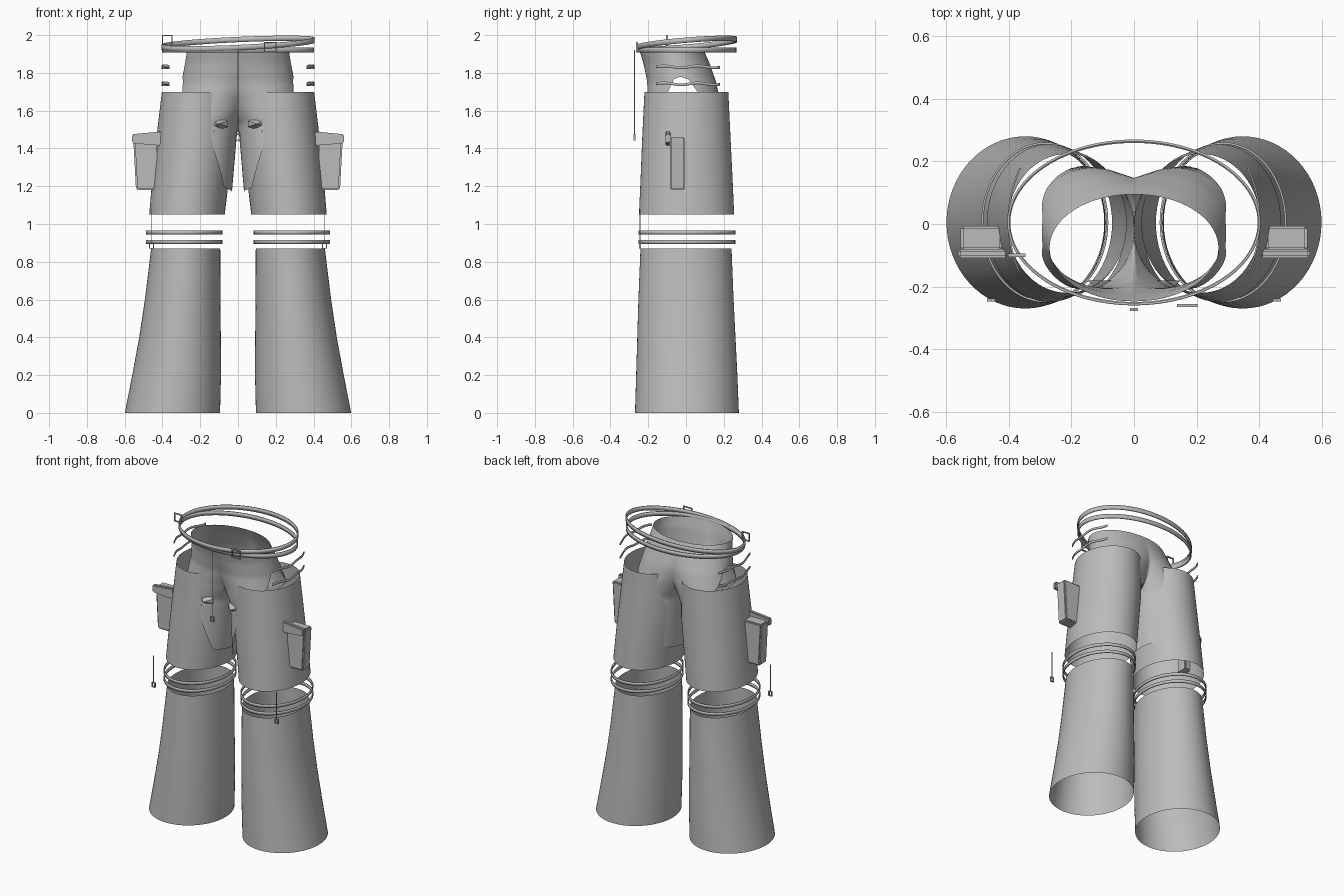
import bpy, bmesh, math
from mathutils import Matrix, Vector

cube = bpy.data.objects.get("Cube")
if cube:
    bpy.data.objects.remove(cube)

grey = bpy.data.materials.new("cloth_grey")
grey.use_nodes = True
grey.diffuse_color = (0.5, 0.5, 0.5, 1)
grey.node_tree.nodes["Principled BSDF"].inputs["Base Color"].default_value = (0.5, 0.5, 0.5, 1)


def finish(name, bm, smooth=True, mirror=False, thickness=0):
    bmesh.ops.recalc_face_normals(bm, faces=bm.faces)
    mesh = bpy.data.meshes.new(name)
    bm.to_mesh(mesh)
    bm.free()
    mesh.materials.append(grey)
    obj = bpy.data.objects.new(name, mesh)
    bpy.context.collection.objects.link(obj)
    if thickness:
        solid = obj.modifiers.new("thickness", 'SOLIDIFY')
        solid.thickness = thickness
    if mirror:
        mod = obj.modifiers.new("mirror", 'MIRROR')
        mod.merge_threshold = 0.002
    if smooth:
        bpy.ops.object.select_all(action='DESELECT')
        obj.select_set(True)
        bpy.context.view_layer.objects.active = obj
        bpy.ops.object.shade_smooth_by_angle(angle=math.radians(40))
    return obj


def sample(table, t):
    """Linear lookup in rows sorted by rising first value."""
    if t <= table[0][0]:
        return table[0][1:]
    for a, b in zip(table, table[1:]):
        if t <= b[0]:
            f = (t - a[0]) / (b[0] - a[0])
            return [p + (q - p) * f for p, q in zip(a[1:], b[1:])]
    return table[-1][1:]


def skin(bm, rows, closed):
    grid = [[bm.verts.new(p) for p in row] for row in rows]
    n = len(grid[0])
    for low, high in zip(grid, grid[1:]):
        for i in range(n if closed else n - 1):
            j = (i + 1) % n
            bm.faces.new((low[i], low[j], high[j], high[i]))


def tube(name, rows, mirror=True, thickness=0, tilt=(0, 0), n=64):
    """Open tube through ellipses given as z, centre x, centre y, radius x, radius y."""
    bm = bmesh.new()
    loops = []
    for z, cx, cy, rx, ry in rows:
        loop = []
        for i in range(n):
            a = math.tau * i / n
            x, y = cx + rx * math.cos(a), cy + ry * math.sin(a)
            loop.append((x, y, z + tilt[0] * x + tilt[1] * y))
        loops.append(loop)
    skin(bm, loops, True)
    return finish(name, bm, True, mirror, thickness)


def add_box(bm, x, y, z):
    """Box between the given ranges; returns its vertices."""
    verts = bmesh.ops.create_cube(bm, size=1)["verts"]
    for v in verts:
        v.co = Vector([r[0] + (c + 0.5) * (r[1] - r[0]) for r, c in zip((x, y, z), v.co)])
    return verts


def frame(name, x, y, z, w, h, cord_top=None, mirror=False):
    """Thin rectangular frame, with an optional cord above it."""
    bm = bmesh.new()
    t, d = 0.005, (y - 0.005, y + 0.005)
    for s in (-1, 1):
        ex, ez = x + s * (w - t) / 2, z + s * (h - t) / 2
        add_box(bm, (ex - t / 2, ex + t / 2), d, (z - h / 2, z + h / 2))
        add_box(bm, (x - w / 2, x + w / 2), d, (ez - t / 2, ez + t / 2))
    if cord_top:
        add_box(bm, (x - 0.002, x + 0.002), (y - 0.002, y + 0.002), (z + h / 2, cord_top))
    return finish(name, bm, False, mirror)


# Trouser legs, open at both ends
tube("lower_leg", [(0, .347, .005, .252, .275), (.2, .325, .004, .235, .268),
                   (.4, .307, .002, .216, .26), (.6, .293, 0, .2, .252),
                   (.87, .277, 0, .183, .241)])
tube("thigh", [(1.05, .27, .003, .2, .252), (1.25, .25, .003, .203, .243),
               (1.45, .228, .002, .205, .234), (1.7, .213, .002, .19, .222)])

# Hip shell: each half is an arc above the crotch and a full loop below it
# z, centre x, radius x, front y, back y
HIP = [(1.17, .19, .158, -.227, .18), (1.45, .17, .162, -.213, .185),
       (1.53, .17, .17, -.21, .185), (1.65, .13, .195, -.205, .18),
       (1.75, .08, .22, -.205, .16), (1.85, .03, .25, -.225, .125),
       (1.93, 0, .268, -.25, .09)]
# distance around from the outer side, hem height
HEM = [(0, 1.78), (.12, 1.765), (.23, 1.68), (.5, 1.56), (.6, 1.38), (.76, 1.19), (1, 1.17)]
bm = bmesh.new()
rows, COLS, ROWS = [], 72, 36
for r in range(ROWS + 1):
    row = []
    for c in range(COLS + 1):
        s = 2 * c / COLS - 1
        hem = sample(HEM, abs(s))[0]
        z = 1.92 + (hem - 1.92) * r / ROWS
        cx, rx, front, back = sample(HIP, z)
        a = s * math.acos(max(-1, -cx / rx))
        y = (front + back) / 2 + (back - front) / 2 * math.sin(a)
        row.append((max(0, cx + rx * math.cos(a)), y, z))
    rows.append(row)
skin(bm, rows, False)
bmesh.ops.remove_doubles(bm, verts=bm.verts, dist=0.0005)
finish("hip_shell", bm, True, True)

# Belt bands and knee bands
tube("belt_band", [(1.907, 0, .005, .403, .262), (1.935, 0, .005, .403, .262)],
     False, .008, n=96)
tube("tilted_belt_band", [(1.941, 0, .005, .405, .265), (1.969, 0, .005, .405, .265)],
     False, .008, (.045, .08), 96)
for name, z in (("lower_knee_band", .895), ("upper_knee_band", .945)):
    tube(name, [(z, .285, .005, .203, .256), (z + .02, .285, .005, .203, .256)], True, .007)

# Curved straps beside the hips
for name, z0 in (("lower_side_strap", 1.742), ("upper_side_strap", 1.832)):
    bm = bmesh.new()
    rows = []
    for h in (-.007, .007):
        rows.append([(.404 - .038 * (2 * i / 20 - 1) ** 2, .01 + .17 * (2 * i / 20 - 1),
                      z0 + h + .005 * math.sin(i * .6)) for i in range(21)])
    skin(bm, rows, False)
    finish(name, bm, True, True, .005)

# Side pouches with a tapered bag and a flap bar
bm = bmesh.new()
for v in add_box(bm, (.42, .555), (-.085, -.006), (1.18, 1.46)):
    if v.co.z < 1.3 and v.co.x > .5:
        v.co.x -= .015
bmesh.ops.bevel(bm, geom=bm.edges[:], offset=.008, segments=2, affect='EDGES')
finish("pouch_bag", bm, True, True)
bm = bmesh.new()
for v in add_box(bm, (.405, .562), (-.108, -.08), (1.415, 1.49)):
    if v.co.x > .5:
        v.co.z += .012 if v.co.z < 1.45 else -.015
bmesh.ops.bevel(bm, geom=bm.edges[:], offset=.006, segments=2, affect='EDGES')
finish("pouch_flap", bm, True, True)

# Pointed folds at the front of the crotch
bm = bmesh.new()
bmesh.ops.create_cone(bm, cap_ends=True, segments=6, radius1=.055, radius2=0, depth=.05)
bm.transform(Matrix.Translation((.1, -.205, 1.53)) @ Matrix.Rotation(math.radians(90), 4, 'X')
             @ Matrix.Diagonal((1, .55, 1, 1)))
finish("front_fold", bm, False, True)

# Buckle frames and zip pulls
frame("front_buckle", .17, -.26, 1.935, .065, .055)
frame("side_buckle", -.375, -.1, 1.972, .056, .056)
frame("fly_zip_pull", 0, -.273, 1.46, .025, .035, 1.92)
frame("knee_zip_pull", .457, -.243, .885, .026, .032, 1.08, True)
